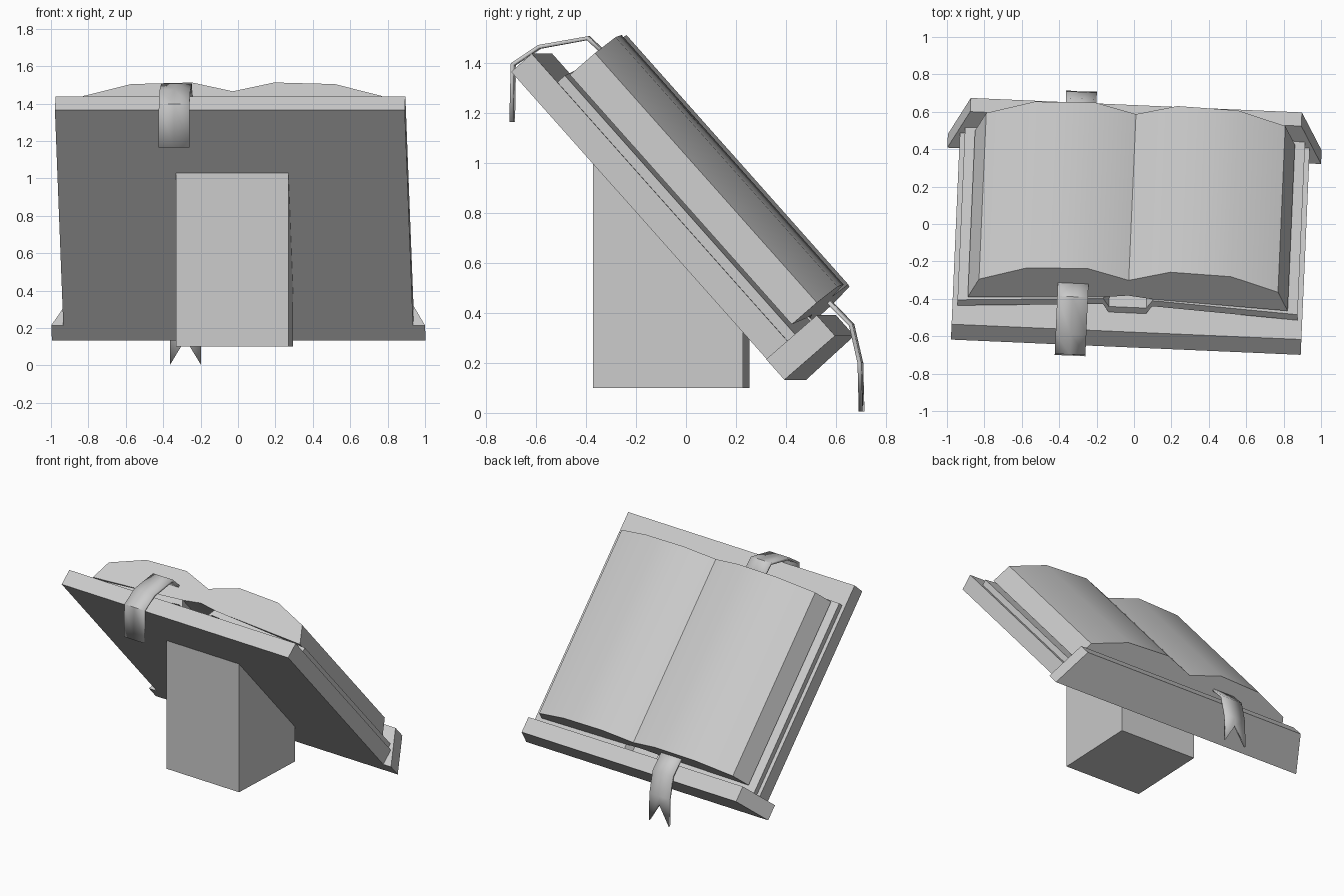
import bpy, bmesh
from math import radians
from mathutils import Matrix, Vector

if "Cube" in bpy.data.objects:
    bpy.data.objects.remove(bpy.data.objects["Cube"])

YAW = Matrix.Rotation(radians(-2.5), 3, 'Z')
CX = -0.015                                   # centre line of the whole lectern
DOWN = Vector((0, 0.665, -0.747))             # direction down the desk slope
UP = Vector((0, 0.747, 0.665))                # desk surface normal
ORIGIN = Vector((0, -0.66, 1.365))            # upper underside edge of the desk


def flat(x, y, z):
    return YAW @ Vector((x + CX, y, z))


def slope(x, s, n):
    return YAW @ (ORIGIN + Vector((x + CX, 0, 0)) + DOWN * s + UP * n)


def make(name, verts, faces, smooth=None):
    bm = bmesh.new()
    vs = [bm.verts.new(v) for v in verts]
    for f in faces:
        bm.faces.new([vs[i] for i in f])
    bmesh.ops.recalc_face_normals(bm, faces=bm.faces)
    me = bpy.data.meshes.new(name)
    bm.to_mesh(me)
    bm.free()
    ob = bpy.data.objects.new(name, me)
    bpy.context.collection.objects.link(ob)
    if smooth:
        bpy.ops.object.select_all(action='DESELECT')
        ob.select_set(True)
        bpy.context.view_layer.objects.active = ob
        bpy.ops.object.shade_smooth_by_angle(angle=radians(smooth))
    return ob


def loft(name, a, b, smooth=None):
    k = len(a)
    faces = [list(range(k)), list(range(k, 2 * k))]
    faces += [[i, (i + 1) % k, k + (i + 1) % k, k + i] for i in range(k)]
    return make(name, a + b, faces, smooth)


def mirrored(half):
    """Complete an outer-to-centre polyline across x = 0."""
    left = [(-x, n) for x, n in half]
    right = [(x, n) for x, n in reversed(half) if x > 0]
    return left + right


# Post, cut off by the slope of the desk
post = [(-0.36, 0.1), (0.24, 0.1), (0.24, 0.36), (-0.36, 1.038)]
loft("post", [flat(-0.3, *p) for p in post], [flat(0.3, *p) for p in post])

# Desk board
desk = [(0, 0), (1.54, 0), (1.54, 0.11), (0, 0.11)]
loft("desk_board", [slope(-0.936, *p) for p in desk], [slope(0.936, *p) for p in desk])

# Ledge with slanted ends
ledge = [(-1.0, 0), (1.0, 0), (0.886, 0.265), (-0.886, 0.265)]
loft("ledge", [slope(x, 1.54, n) for x, n in ledge], [slope(x, 1.65, n) for x, n in ledge])

# Book cover: two boards tilting up to a sunken spine
under = mirrored([(0.91, 0.11), (0.132, 0.165), (0.1, 0.11)])
cover = under + [(x, n + 0.04) for x, n in reversed(under)]
loft("book_cover", [slope(x, 0.153, n) for x, n in cover],
     [slope(x, 1.54, n) for x, n in cover])

# Page block
top = mirrored([(0.856, 0.165), (0.8, 0.296), (0.545, 0.392), (0.22, 0.405), (0, 0.334)])
base = mirrored([(0.132, 0.206), (0, 0.225)])
pages = top + base[::-1]
loft("pages", [slope(x, 0.163, n) for x, n in pages],
     [slope(x, 1.5, n) for x, n in pages], 25)


# Bookmark ribbon
def ribbon(name, path, notch=None):
    verts, faces = [], []
    for i, p in enumerate(path):
        mid = notch if notch and i == len(path) - 1 else p
        verts += [flat(-0.378, *p), flat(-0.296, *mid), flat(-0.214, *p)]
    for i in range(len(path) - 1):
        for j in (3 * i, 3 * i + 1):
            faces.append([j, j + 1, j + 4, j + 3])
    ob = make(name, verts, faces, 50)
    mod = ob.modifiers.new("thickness", 'SOLIDIFY')
    mod.thickness = 0.016
    mod.offset = 0


ribbon("ribbon_top", [(-0.30, 1.40), (-0.405, 1.5), (-0.6, 1.465), (-0.705, 1.395),
                      (-0.71, 1.165)])
ribbon("ribbon_tail", [(0.52, 0.485), (0.65, 0.352), (0.685, 0.2), (0.69, 0.005)],
       (0.687, 0.14))
